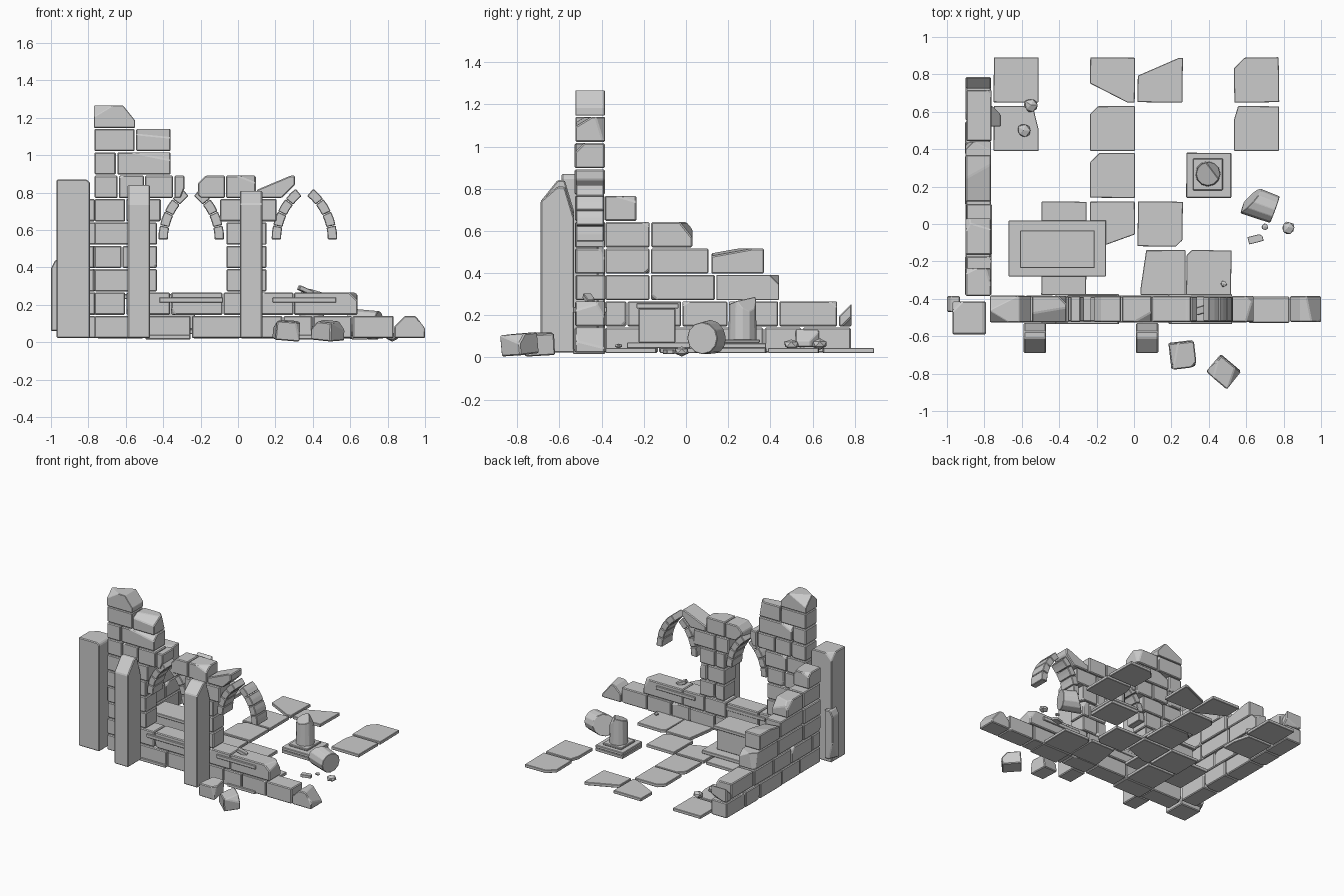
import bpy, bmesh, math, random
from mathutils import Vector, Matrix

if "Cube" in bpy.data.objects:
    bpy.data.objects.remove(bpy.data.objects["Cube"])

random.seed(4)


def finish(bm, name, bevel=0.006):
    if bevel:
        bmesh.ops.dissolve_degenerate(bm, dist=0.002, edges=bm.edges[:])
        bmesh.ops.bevel(bm, geom=bm.edges[:], offset=bevel, segments=1,
                        affect='EDGES', clamp_overlap=True)
    bmesh.ops.recalc_face_normals(bm, faces=bm.faces[:])
    me = bpy.data.meshes.new(name)
    bm.to_mesh(me)
    bm.free()
    ob = bpy.data.objects.new(name, me)
    bpy.context.collection.objects.link(ob)
    return ob


def cut(bm, point, normal):
    r = bmesh.ops.bisect_plane(bm, geom=bm.verts[:] + bm.edges[:] + bm.faces[:], dist=1e-5,
                               plane_co=point, plane_no=normal, clear_outer=True)
    edges = [g for g in r['geom_cut'] if isinstance(g, bmesh.types.BMEdge)]
    if len(edges) > 2:
        bmesh.ops.edgenet_fill(bm, edges=edges)


def block(name, x, y, z, chips=(), bevel=0.006, rot=(0, 0, 0)):
    """Stone from ranges; each chip = (nx, ny, nz, depth) cuts the corner facing n."""
    lo, hi = Vector((x[0], y[0], z[0])), Vector((x[1], y[1], z[1]))
    c, h = (lo + hi) / 2, (hi - lo) / 2
    bm = bmesh.new()
    bmesh.ops.create_cube(bm, size=1)
    bmesh.ops.scale(bm, vec=h * 2, verts=bm.verts)
    for nx, ny, nz, d in chips:
        n = Vector((nx, ny, nz)).normalized()
        cut(bm, n * (sum(abs(n[i]) * h[i] for i in range(3)) - d), n)
    ob = finish(bm, name, bevel)
    ob.location, ob.rotation_euler = c, rot
    return ob


def prism(name, pts, axis, a, b, bevel=0.004):
    """Extrude a profile along axis: 'x' (y,z), 'y' (x,z) or 'z' (x,y)."""
    put = {'x': lambda p, t: (t, *p), 'y': lambda p, t: (p[0], t, p[1]),
           'z': lambda p, t: (*p, t)}[axis]
    bm = bmesh.new()
    f = bm.faces.new([bm.verts.new(put(p, a)) for p in pts])
    r = bmesh.ops.extrude_face_region(bm, geom=[f])
    d = Vector(put((0, 0), b - a))
    bmesh.ops.translate(bm, vec=d, verts=[v for v in r['geom'] if isinstance(v, bmesh.types.BMVert)])
    bmesh.ops.recalc_face_normals(bm, faces=bm.faces[:])
    return finish(bm, name, bevel)


def course(i):
    z = 0.022 + i * 0.125
    return (z, z + 0.119)


def random_chip(d=0.02):
    s = lambda: random.choice((-1, 1)) * random.uniform(0.3, 1)
    return (s(), s(), s(), random.uniform(0.3, 1) * d)


FY = (-0.525, -0.385)
# front wall: joints per course (pairs of neighbouring numbers are stones)
front = [(0, (-.77, -.5, -.25, .02, .24, .4, .61, .835)),
         (1, (-.77, -.6, -.36, -.08, .11, .3)),
         (2, (-.77, -.58, -.43)), (3, (-.77, -.62, -.43)), (4, (-.77, -.58, -.43)),
         (5, (-.77, -.6, -.41)), (6, (-.77, -.64, -.5, -.345)), (7, (-.77, -.65)),
         (8, (-.77, -.55)),
         (2, (-.065, .02, .155)), (3, (-.065, .09, .155)), (4, (-.065, .02, .155)),
         (5, (-.1, .02, .21))]
for i, xs in front:
    for a, b in zip(xs, xs[1:]):
        j = random.uniform(-.004, .004)
        block("front_wall_stone", (a + .003, b - .003), (FY[0] + j, FY[1] + j), course(i), [random_chip()])
# broken stones along the front wall's edge
for i, a, b, chips in [(0, .835, 1.0, [(1, .2, .8, .06), (-1, 0, 1, .04), (1, -.8, .5, .03)]),
                       (1, .3, .64, [(1, -.3, 1, .03), (1, 1, .6, .03)]),
                       (6, -.34, -.285, [(1, 0, -.4, .02)]),
                       (6, -.215, -.07, [(-1, 0, 1, .03), (-1, .3, -1, .04)]),
                       (6, -.065, .095, [(.4, -.7, 1, .03)]),
                       (6, .1, .305, [(-.42, 0, 1, .07), (1, 0, -1, .05)]),
                       (7, -.645, -.36, [(.2, -1, 1, .03), (-.5, 1, 1, .03)]),
                       (8, -.545, -.36, [(.1, -.6, 1, .04), (1, 1, .3, .03)]),
                       (9, -.77, -.55, [(1, 0, .8, .05), (-.5, 1, 1, .05), (-.6, -1, 1, .04)])]:
    block("front_wall_broken_stone", (a, b), FY, course(i), chips)

# left wall
LX = (-.9, -.765)
left = [(0, (-.385, -.13, .1, .37, .55, .785)), (1, (-.385, -.28, -.02, .2, .44, .72)),
        (2, (-.385, -.17, .14)), (3, (-.385, -.17, .11)), (4, (-.385, -.17))]
for i, ys in left:
    for a, b in zip(ys, ys[1:]):
        j = random.uniform(-.005, .005)
        block("left_wall_stone", (LX[0] + j, LX[1] + j), (a + .003, b - .003), course(i), [random_chip()])
for i, a, b, chips in [(1, .725, .785, [(0, -1, 1, .05), (.4, 1, -1, .03)]),
                       (2, .145, .44, [(.5, 1, 1, .03), (-1, 1, .2, .03)]),
                       (3, .12, .37, [(.1, -.18, 1, .035)]),
                       (4, -.165, .03, [(.3, 1, .8, .045), (-1, .6, .7, .03)]),
                       (5, -.385, -.235, [(1, .3, 1, .02), (-.5, 1, 1, .02)])]:
    block("left_wall_broken_stone", LX, (a, b), course(i), chips)

# gothic arches: four voussoirs per side, keystones missing
for cx in (-.25, .355):
    for s in (-1, 1):
        ox = cx - s * .175
        for k in range(4):
            a0, a1 = (math.radians(12.8 * k + t) for t in (0, 12.3))
            arc = [(r, a) for r, a in ((.3, a0), (.35, a0), (.351, (a0 + a1) / 2), (.35, a1),
                                       (.3, a1), (.3, (a0 + a1) / 2))]
            prism("arch_voussoir", [(ox + s * r * math.cos(a), .55 + r * math.sin(a)) for r, a in arc],
                  'y', -.52, -.39)
    block("window_sill", (cx - .17, cx + .17), (-.535, -.375), (.212, .24), bevel=.003)
block("sill_shard", (.32, .4), (-.48, -.44), (.265, .29), [(1, 1, 0, .01)], .003, (0, .4, .3))

# corner pier and sloped buttresses
block("corner_pier", (-.97, -.79), (-.59, -.415), (.022, .87), [(1, 0, 1, .012), (-1, 1, 1, .03)])
block("corner_pier_wedge", (-1, -.93), (-.47, -.385), (.06, .44), [(-.9, .4, -.22, .03), (-1, 0, .5, .02)])
for x, top in ((-.53, .84), (.07, .81)):
    prism("buttress", [(-.69, .022), (-.69, .74), (-.61, top), (-.575, top), (-.53, top - .15), (-.53, .022)],
          'x', x - .06, x + .06, .006)

# floor slabs, 1 = whole; broken ones carry chips
P = .257
slabs = [(-.75, .65, []), (-.75, .39, [(1, .25, 0, .03)]), (-.235, .65, [(-.5, -1, 0, .09)]),
         (.02, .65, [(-.45, 1, 0, .09)]), (.535, .65, [(-1, 1, 0, .04)]), (.535, .39, [(-1, .3, 0, .02)]),
         (-.235, .39, [(-1, 1, 0, .03)]), (-.235, .14, [(-1, 1, 0, .035)]),
         (-.235, -.12, [(.35, -1, 0, .06)]), (-.495, -.12, []), (.02, -.12, [(1, -1, 0, .025)]),
         (.035, -.38, [(-1, .15, 0, .03)]), (.28, -.38, [(-1, 1, 0, .02)]),
         (-.495, -.38, []), (.28, .14, [])]
for x, y, chips in slabs:
    block("floor_slab", (x, x + .24), (y, y + .24), (.02, .044), chips, .003,
          (0, 0, random.uniform(-.015, .015)))
# footing slabs under the windows
for x in (-.495, .28):
    block("footing_slab", (x, x + .24), (-.535, -.385), (.016, .04), bevel=.003)

# altar
block("altar_plinth", (-.67, -.15), (-.28, .02), (.044, .07), bevel=.003)
block("altar_body", (-.59, -.23), (-.225, -.05), (.07, .232), bevel=.004)
block("altar_top", (-.61, -.21), (-.235, -.035), (.232, .257), bevel=.003)


# broken column with base and a fallen drum
def drum(name, r, length, chips, loc, rot=(0, 0, 0)):
    bm = bmesh.new()
    bmesh.ops.create_cone(bm, cap_ends=True, segments=12, radius1=r, radius2=r * .93, depth=length)
    for p, n in chips:
        cut(bm, Vector(p), Vector(n).normalized())
    ob = finish(bm, name, .003)
    ob.location, ob.rotation_euler = loc, rot


block("column_plinth", (.28, .52), (.14, .38), (.044, .068), bevel=.004)
block("column_base", (.315, .475), (.18, .35), (.068, .085), bevel=.004)
drum("column_stump", .068, .22, [((0, 0, .08), (-.1, -.3, 1)), ((.035, .03, .06), (1, .6, .7))], (.395, .268, .19))
axis = Vector((.93, -.34, -.05)).to_track_quat('Z', 'Y').to_euler()
drum("fallen_drum", .082, .165, [((0, 0, -.06), (.4, .2, -1))], (.675, .105, .095), axis)

# fallen blocks and rubble
block("fallen_block", (.195, .325), (-.77, -.63), (.012, .115), [(-1, .3, 1, .03), (1, -1, .3, .02)], .006, (.06, .08, .12))
block("fallen_block", (.41, .55), (-.85, -.73), (.012, .112), [(1, .4, 1, .03), (-1, -.5, 1, .03)], .006, (.05, .08, -.7))
for x, y, z, r in ((.825, -.02, .03, .037), (.7, -.015, .028, .019), (-.55, .635, .064, .042),
                   (-.59, .5, .062, .04), (.48, -.32, .055, .018)):
    bm = bmesh.new()
    bmesh.ops.create_icosphere(bm, subdivisions=1, radius=r)
    for v in bm.verts:
        v.co *= random.uniform(.85, 1.1)
        v.co.z *= .65
    ob = finish(bm, "rubble", 0)
    ob.location = (x, y, z)
block("rubble_chip", (.61, .69), (-.1, -.06), (.016, .038), [(1, 1, 0, .01)], .002, (0, 0, .25))
block("leaning_wall_shard", (-.77, -.715), (.52, .63), (.05, .15), [(1, 0, 1, .05), (1, 1, 0, .03)], .004)
